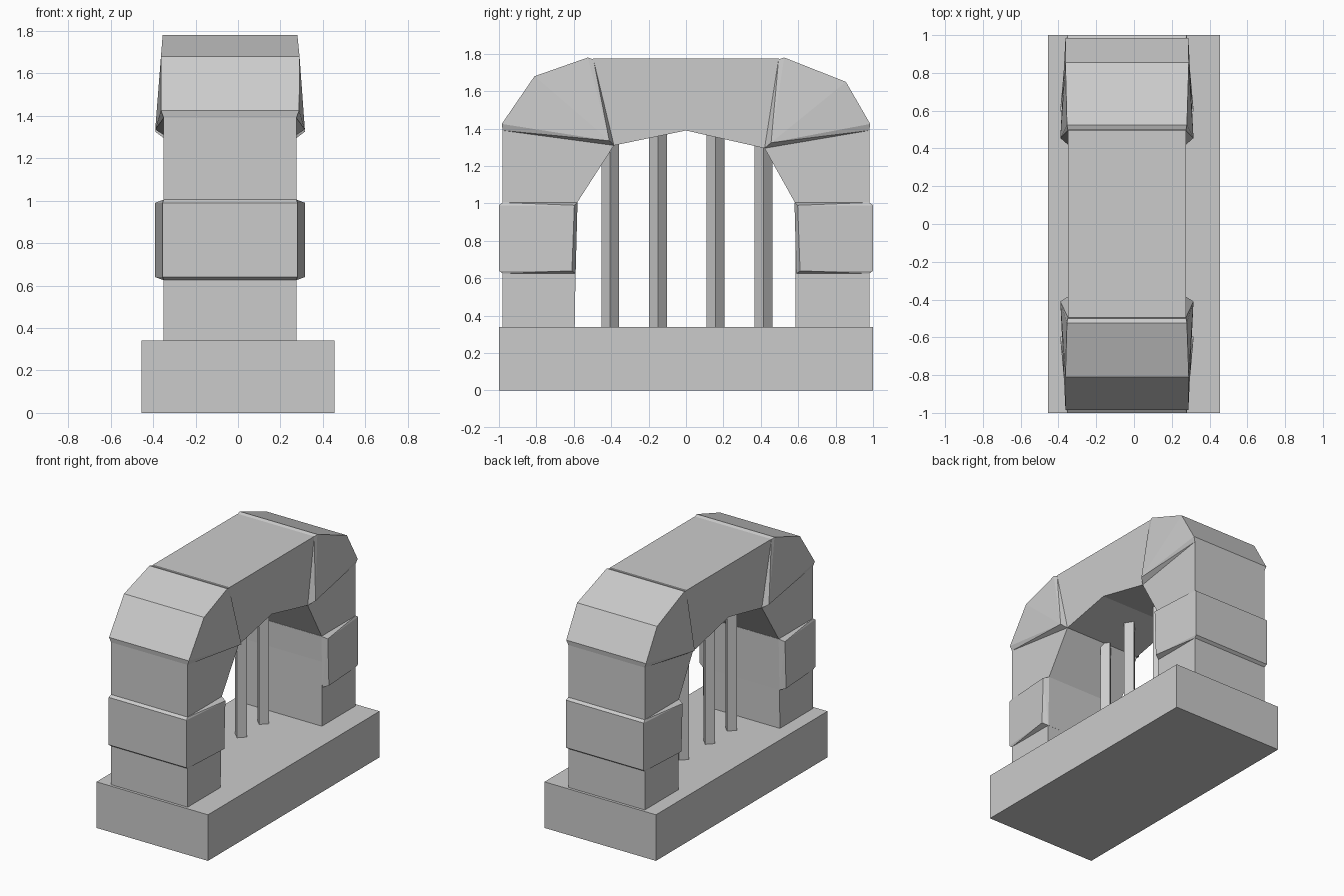
import bpy, bmesh, math

if "Cube" in bpy.data.objects:
    bpy.data.objects.remove(bpy.data.objects["Cube"])

X0, X1 = -0.35, 0.275        # arch thickness
W0, W1 = -0.39, 0.315        # flared stone thickness
F0, F1 = -0.355, 0.28        # stone face thickness


def finish(name, bm):
    bmesh.ops.recalc_face_normals(bm, faces=bm.faces)
    me = bpy.data.meshes.new(name)
    bm.to_mesh(me)
    bm.free()
    ob = bpy.data.objects.new(name, me)
    bpy.context.collection.objects.link(ob)
    return ob


def extrude_profile(name, pts, x0, x1):
    bm = bmesh.new()
    f = bm.faces.new([bm.verts.new((x0, y, z)) for y, z in pts])
    r = bmesh.ops.extrude_face_region(bm, geom=[f])
    vs = [g for g in r["geom"] if isinstance(g, bmesh.types.BMVert)]
    bmesh.ops.translate(bm, verts=vs, vec=(x1 - x0, 0, 0))
    return finish(name, bm)


def hull(name, rows):
    """Convex stone from (x_left, x_right, y, z) rows."""
    bm = bmesh.new()
    for a, b, y, z in rows:
        bm.verts.new((a, y, z))
        bm.verts.new((b, y, z))
    bmesh.ops.convex_hull(bm, input=bm.verts)
    bmesh.ops.dissolve_limit(bm, angle_limit=math.radians(1),
                             verts=bm.verts, edges=bm.edges)
    return finish(name, bm)


# Plinth
bpy.ops.mesh.primitive_cube_add(size=1, location=(0, 0, 0.17))
plinth = bpy.context.object
plinth.name = "plinth"
plinth.scale = (0.91, 2.0, 0.34)

# Arch with both legs
extrude_profile("arch", [
    (-0.98, 0.34), (-0.98, 1.39), (-0.495, 1.775), (0.495, 1.775),
    (0.98, 1.39), (0.98, 0.34), (0.585, 0.34), (0.585, 1.0),
    (0.42, 1.295), (0, 1.39), (-0.385, 1.31), (-0.585, 1.0),
    (-0.595, 0.34)], X0, X1)

# Leg bands, flaring towards the opening
for side, s in (("front", -1), ("back", 1)):
    hull(side + "_band", [
        (X0, X1, s * 0.98, 0.625), (X0, X1, s * 0.98, 1.005),
        (F0, F1, s * 1.0, 0.64), (F0, F1, s * 1.0, 0.99),
        (W0, W1, s * 0.61, 0.64), (W0, W1, s * 0.597, 0.99),
        (X0, X1, s * 0.59, 0.625), (X0, X1, s * 0.58, 1.005)])

# Corner stones, flaring towards the inner tip
corners = {
    "front": (-1, (0.81, 1.68), (0.41, 1.335), (0.385, 1.31)),
    "back": (1, (0.855, 1.65), (0.455, 1.325), (0.42, 1.295)),
}
for side, (s, shoulder, tip, seat) in corners.items():
    hull(side + "_corner_stone", [
        (X0, X1, s * 0.98, 1.39), (X0, X1, s * seat[0], seat[1]),
        (X0, X1, s * 0.495, 1.77),
        (F0 - 0.008, F1 + 0.008, s * 0.985, 1.425),
        (F0 - 0.008, F1 + 0.01, s * shoulder[0], shoulder[1]),
        (F0, F1, s * 0.525, 1.78),
        (W0, W1, s * tip[0], tip[1])])

# Diamond-section bars
for i, y in enumerate((-0.405, -0.15, 0.157, 0.415)):
    bpy.ops.mesh.primitive_cylinder_add(vertices=4, radius=0.048, depth=1.08,
                                        location=(-0.085, y, 0.86))
    bar = bpy.context.object
    bar.name = f"bar_{i + 1}"
    # trim the bar tops to stay inside the arch
    top = 1.4 if abs(y) < 0.3 else 1.35
    for v in bar.data.vertices:
        if v.co.z > 0:
            v.co.z = top - 0.86
